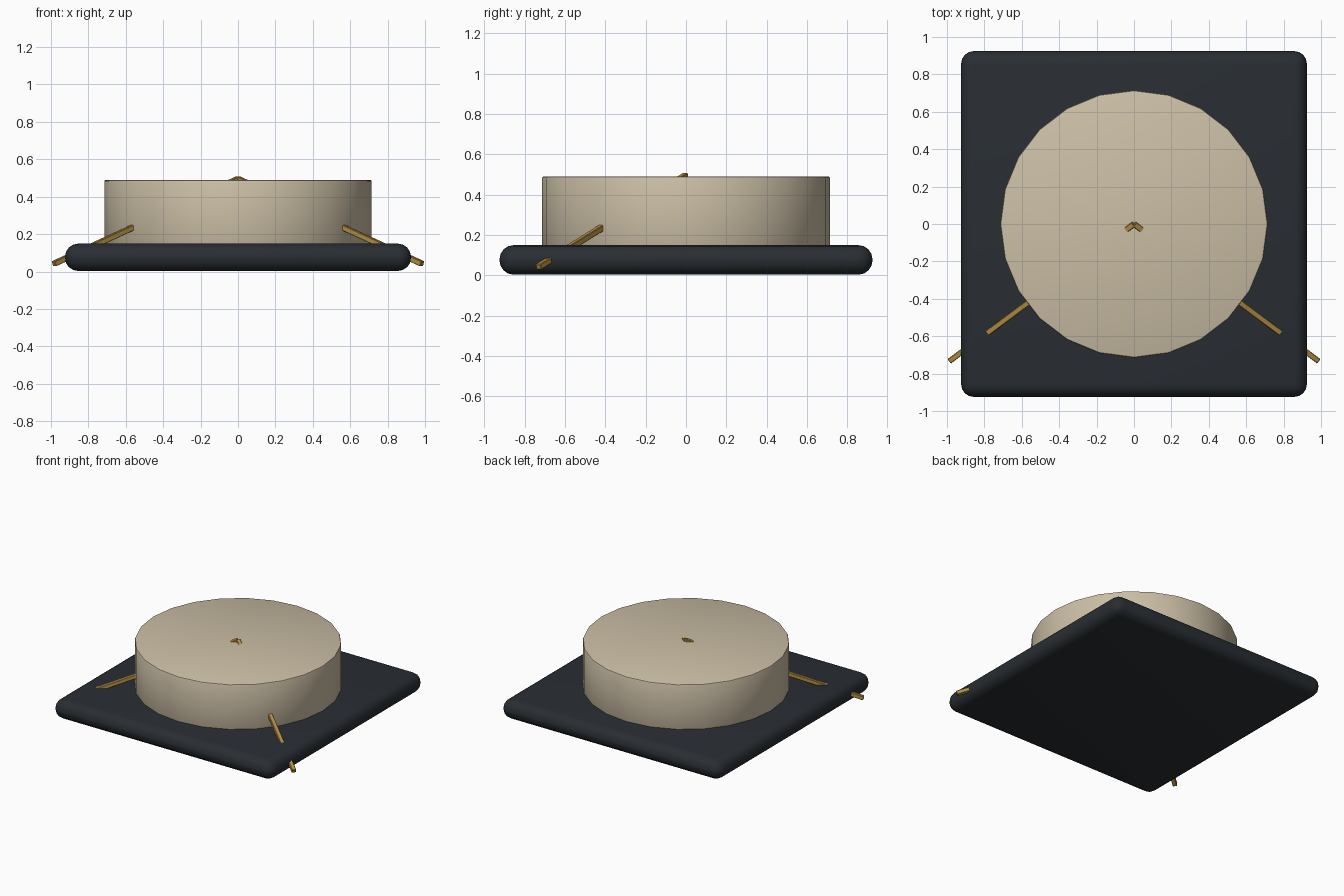
import bpy, math
from mathutils import Vector, Matrix

if "Cube" in bpy.data.objects:
    bpy.data.objects.remove(bpy.data.objects["Cube"])


def material(name, rgb):
    m = bpy.data.materials.new(name)
    m.diffuse_color = (*rgb, 1)
    m.use_nodes = True
    m.node_tree.nodes["Principled BSDF"].inputs["Base Color"].default_value = m.diffuse_color
    return m


dark = material("charcoal", (0.022, 0.027, 0.033))
cream = material("cream", (0.60, 0.52, 0.38))
brass = material("brass", (0.48, 0.29, 0.06))


def finish(name, mat, bevel, segments, angle=35):
    ob = bpy.context.object
    ob.name = name
    ob.data.materials.append(mat)
    b = ob.modifiers.new("bevel", 'BEVEL')
    b.width, b.segments = bevel, segments
    b.limit_method, b.angle_limit = 'ANGLE', math.radians(30)
    bpy.ops.object.modifier_apply(modifier=b.name)
    bpy.ops.object.shade_smooth_by_angle(angle=math.radians(angle))
    return ob


def box(size, matrix):
    bpy.ops.mesh.primitive_cube_add(size=1)
    me = bpy.context.object.data
    me.transform(Matrix.Diagonal((*size, 1)))
    me.transform(matrix)


# Rounded square base plate
box((1.85, 1.85, 0.146), Matrix.Translation((0, 0, 0.076)))
finish("base_plate", dark, 0.07, 4)

# Round drum on top of the plate
bpy.ops.mesh.primitive_cylinder_add(vertices=24, radius=0.715, depth=0.36,
                                    location=(0, 0, 0.31))
finish("drum", cream, 0.01, 2)

# Two sloping rods that meet at the drum centre and pass out through the front corners
for side, label in ((-1, "left"), (1, "right")):
    start = Vector((0, 0, 0.495))
    end = Vector((side * 0.985, -0.732, 0.041))
    along = (end - start).normalized()
    across = Vector((0, 0, 1)).cross(along).normalized()
    up = along.cross(across)
    frame = Matrix((along, across, up)).transposed().to_4x4()
    box(((end - start).length, 0.03, 0.029),
        Matrix.Translation((start + end) / 2) @ frame)
    finish(label + "_rod", brass, 0.003, 1)
